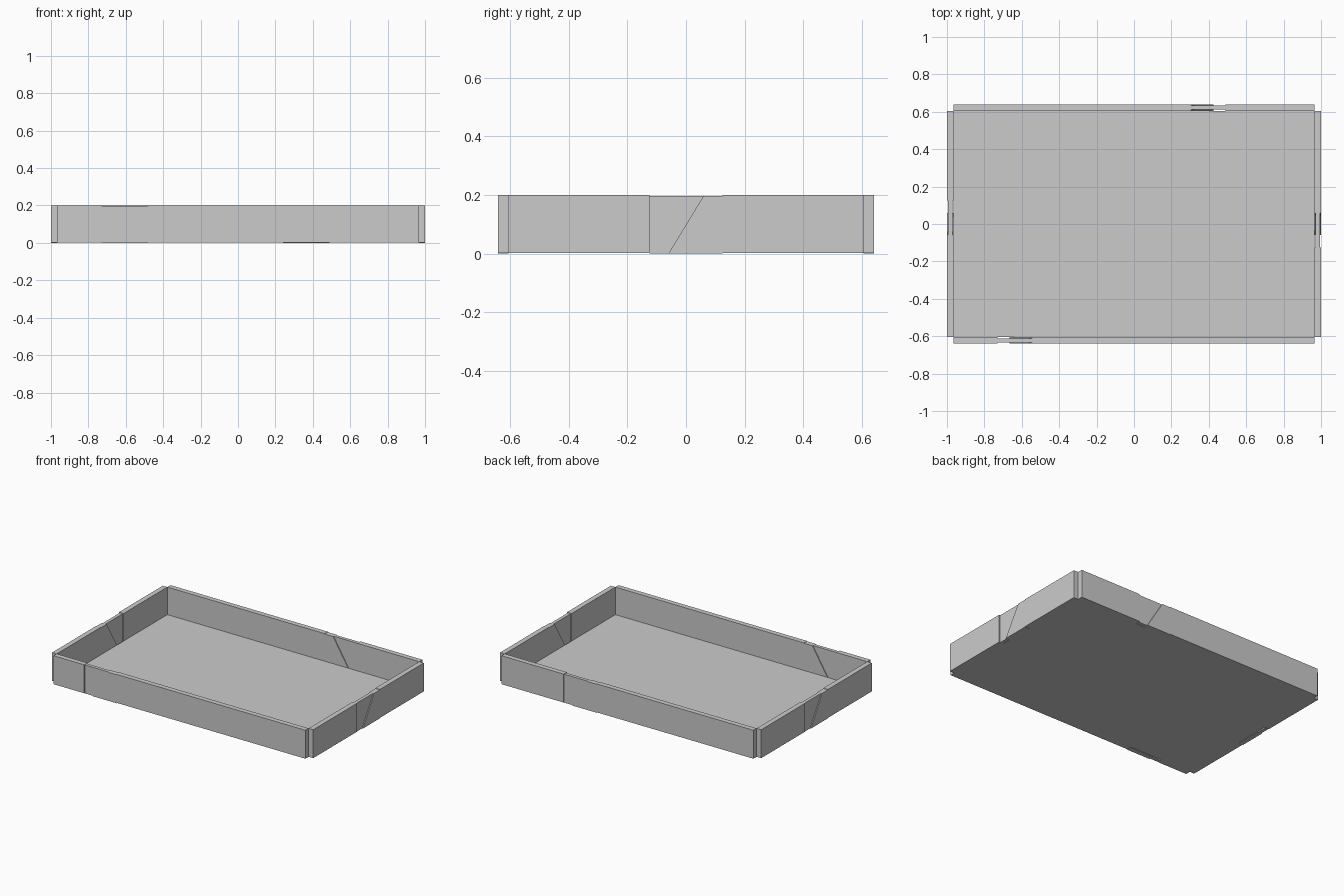
import bpy, bmesh
from math import pi
from mathutils import Matrix

if "Cube" in bpy.data.objects:
    bpy.data.objects.remove(bpy.data.objects["Cube"])

HX, HY, T, H = 1.0, 0.64, 0.035, 0.2   # half sizes, wall thickness, height
LIFT, DROP, RECESS = 0.003, 0.003, 0.006


def prism(name, outline, y0, y1, xf=Matrix()):
    """Extrude an outline in local x/z from y0 to y1, then place it."""
    bm = bmesh.new()
    face = bm.faces.new([bm.verts.new((x, y0, z)) for x, z in outline])
    ext = bmesh.ops.extrude_face_region(bm, geom=[face])
    for v in ext["geom"]:
        if isinstance(v, bmesh.types.BMVert):
            v.co.y = y1
    bmesh.ops.recalc_face_normals(bm, faces=bm.faces)
    bm.transform(xf)
    me = bpy.data.meshes.new(name)
    bm.to_mesh(me)
    bm.free()
    ob = bpy.data.objects.new(name, me)
    bpy.context.collection.objects.link(ob)
    return ob


def rect(x0, x1, z0, z1):
    return [(x0, z0), (x1, z0), (x1, z1), (x0, z1)]


def wall(side, half_len, reach, seam, angle):
    """One wall facing local -y, with a slanted tongue joint around seam."""
    xf = Matrix.Rotation(angle, 4, 'Z')
    out, inn = -reach, -reach + T
    a, b = seam - 0.125, seam + 0.125
    lo, hi = seam - 0.06, seam + 0.06
    top = H - DROP
    prism(side + "_wall_start", rect(-half_len, a, LIFT, H), out, inn, xf)
    prism(side + "_wall_end", rect(b, half_len, LIFT, H), out, inn, xf)
    # Recessed tongue and the slanted block it slides into
    prism(side + "_joint_tongue", [(a, 0), (lo, 0), (hi, top), (a, top)],
          out + RECESS, inn - RECESS, xf)
    prism(side + "_joint_block", [(lo, 0), (b, 0), (b, top), (hi, top)], out, inn, xf)


# Floor panel
prism("floor", rect(-HX + T, HX - T, LIFT, 0.009), -HY + T, HY - T)

# Walls, leaving the outer corners notched
wall("front", HX - T, HY, -0.605, 0)
wall("right", HY - T, HX, 0.0, pi / 2)
wall("back", HX - T, HY, -0.365, pi)
wall("left", HY - T, HX, 0.0, -pi / 2)
